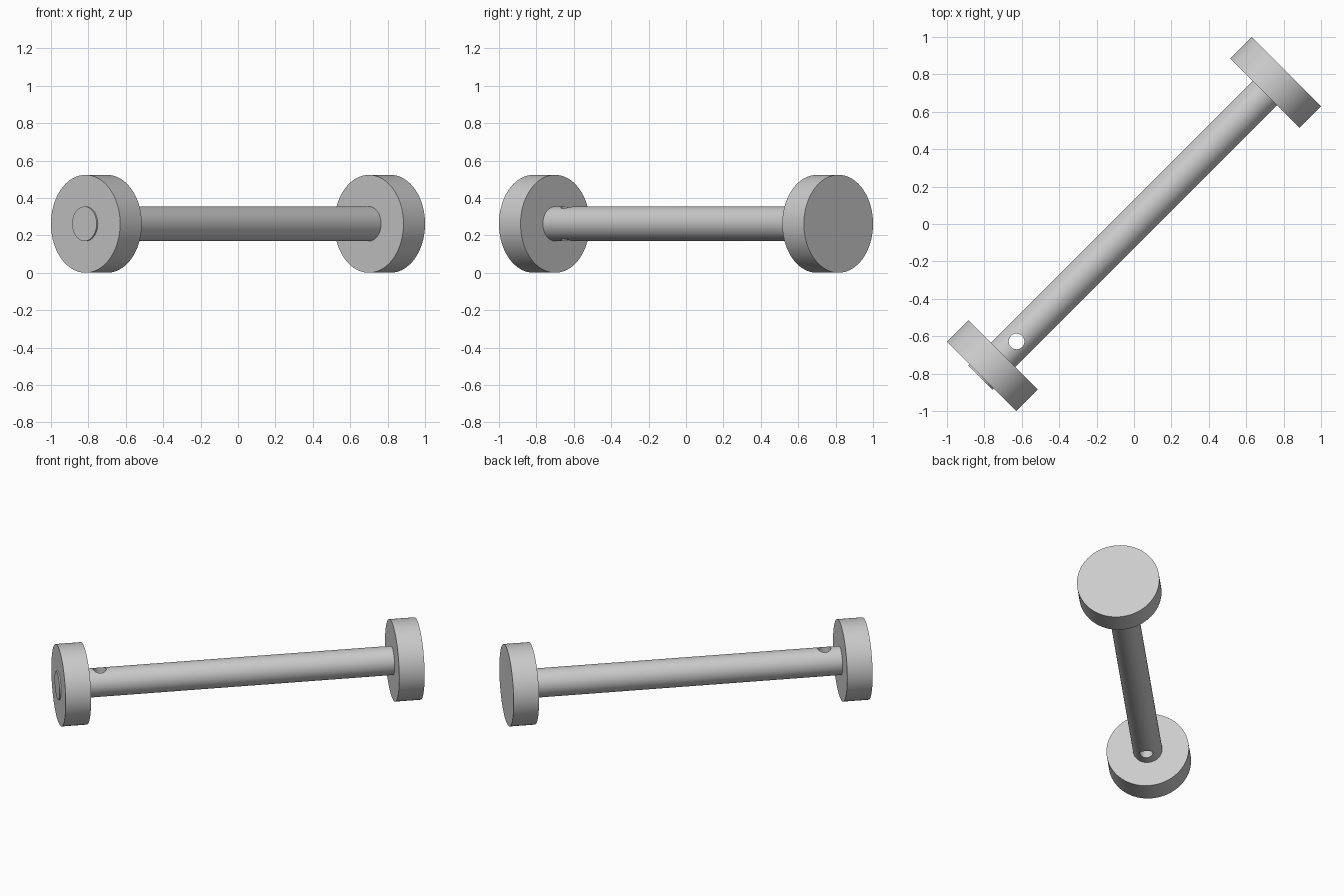
import bpy
import math
from mathutils import Vector

# Remove the default cube
cube = bpy.data.objects.get("Cube")
if cube:
    bpy.data.objects.remove(cube, do_unlink=True)

AXIS = Vector((1, 1, 0)).normalized()
RADIUS = 0.2615                       # end disc radius, also axle height
OUTER = math.sqrt(2) - RADIUS         # outer face of each disc along the axis
THICK = 0.163
TIP = OUTER + 0.009                   # axle end stands slightly proud

# Plain grey metal
grey = bpy.data.materials.new("grey_metal")
grey.use_nodes = True
colour = (0.6, 0.6, 0.6, 1)
grey.diffuse_color = colour
grey.node_tree.nodes["Principled BSDF"].inputs["Base Color"].default_value = colour


def axial_cylinder(name, radius, start, end, sides):
    """Cylinder along the diagonal axis between two distances from the centre."""
    centre = AXIS * (start + end) / 2 + Vector((0, 0, RADIUS))
    bpy.ops.mesh.primitive_cylinder_add(
        vertices=sides, radius=radius, depth=end - start, location=centre,
        rotation=AXIS.to_track_quat('Z', 'Y').to_euler())
    obj = bpy.context.object
    obj.name = name
    obj.data.materials.append(grey)
    return obj


# End discs
discs = [axial_cylinder("front_disc", RADIUS, -OUTER, THICK - OUTER, 96),
         axial_cylinder("back_disc", RADIUS, OUTER - THICK, OUTER, 96)]

# Axle rod, through the front disc and seated in the back one
rod = axial_cylinder("axle_rod", 0.0925, -TIP, OUTER - THICK / 2, 64)

# Vertical pin hole through the rod
bpy.ops.mesh.primitive_cylinder_add(
    vertices=40, radius=0.042, depth=0.5,
    location=AXIS * -0.888 + Vector((0, 0, RADIUS)))
cutter = bpy.context.object
cutter.name = "pin_hole_cutter"
cutter.hide_render = True
cutter.data.materials.append(grey)

bpy.context.view_layer.objects.active = rod
hole = rod.modifiers.new("pin_hole", 'BOOLEAN')
hole.operation = 'DIFFERENCE'
hole.solver = 'EXACT'
hole.object = cutter
bpy.ops.object.modifier_apply(modifier=hole.name)
bpy.data.objects.remove(cutter, do_unlink=True)

# Smooth round sides, crisp rims
bpy.ops.object.select_all(action='DESELECT')
for obj in discs + [rod]:
    obj.select_set(True)
bpy.context.view_layer.objects.active = rod
bpy.ops.object.shade_smooth_by_angle(angle=math.radians(30))
